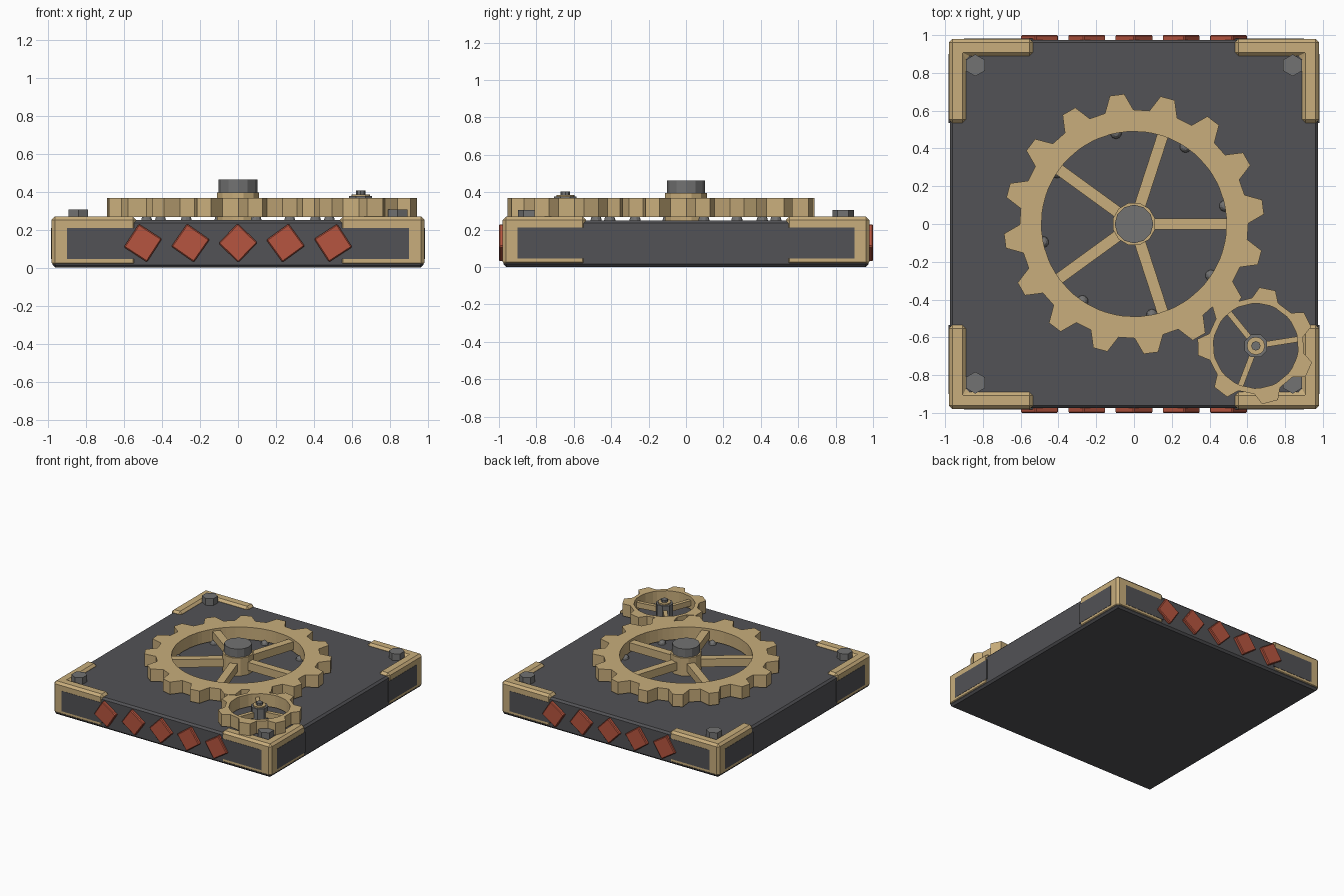
import bpy, bmesh
from math import sin, cos, pi, radians
from mathutils import Matrix

if "Cube" in bpy.data.objects:
    bpy.data.objects.remove(bpy.data.objects["Cube"])


def material(name, rgb):
    m = bpy.data.materials.new(name)
    m.diffuse_color = (*rgb, 1)
    m.use_nodes = True
    m.node_tree.nodes["Principled BSDF"].inputs["Base Color"].default_value = m.diffuse_color
    return m


BRASS = material("brass", (0.58, 0.42, 0.2))
DARK = material("dark_metal", (0.085, 0.085, 0.092))
STEEL = material("steel", (0.17, 0.17, 0.17))
RED = material("red_enamel", (0.47, 0.09, 0.05))


def finish(name, bm, mat, bevel=0.0):
    bmesh.ops.recalc_face_normals(bm, faces=bm.faces)
    me = bpy.data.meshes.new(name)
    bm.to_mesh(me)
    bm.free()
    me.materials.append(mat)
    ob = bpy.data.objects.new(name, me)
    bpy.context.collection.objects.link(ob)
    if bevel:
        mod = ob.modifiers.new("chamfer", 'BEVEL')
        mod.width = bevel
        mod.segments = 1
    return ob


def add_prism(bm, pts, z0, z1):
    low = [bm.verts.new((x, y, z0)) for x, y in pts]
    top = [bm.verts.new((x, y, z1)) for x, y in pts]
    bm.faces.new(low[::-1])
    bm.faces.new(top)
    n = len(pts)
    for i in range(n):
        j = (i + 1) % n
        bm.faces.new((low[i], low[j], top[j], top[i]))


def ngon(r, n, cx=0, cy=0, phase=0.0):
    return [(cx + r * cos(phase + 2 * pi * i / n), cy + r * sin(phase + 2 * pi * i / n))
            for i in range(n)]


def prism(name, pts, z0, z1, mat, bevel=0.0):
    bm = bmesh.new()
    add_prism(bm, pts, z0, z1)
    return finish(name, bm, mat, bevel)


def rect(x0, x1, y0, y1):
    return [(x0, y0), (x1, y0), (x1, y1), (x0, y1)]


def gear(name, cx, cy, teeth, phase, r_in, r_root, r_tip, base, tip,
         spokes, spoke_phase, spoke_w, spoke_z, hub_r):
    bm = bmesh.new()
    # toothed rim
    rows = []
    for t in range(teeth):
        for off, r in ((-base, r_root), (-tip, r_tip), (tip, r_tip), (base, r_root)):
            a = radians(phase + 360 * t / teeth + off)
            c, s = cos(a), sin(a)
            rows.append([bm.verts.new((cx + q * c, cy + q * s, z)) for q, z in
                         ((r_in, 0.268), (r, 0.268), (r, 0.368), (r_in, 0.368))])
    for i, a in enumerate(rows):
        b = rows[(i + 1) % len(rows)]
        for k in range(4):
            m = (k + 1) % 4
            bm.faces.new((a[k], b[k], b[m], a[m]))
    # spokes
    for i in range(spokes):
        a = radians(spoke_phase) + 2 * pi * i / spokes
        pts = rect(hub_r * 0.8, r_in + 0.012, -spoke_w / 2, spoke_w / 2)
        add_prism(bm, [(cx + x * cos(a) - y * sin(a), cy + x * sin(a) + y * cos(a))
                       for x, y in pts], *spoke_z)
    return finish(name, bm, BRASS)


# base plate
prism("base_plate", rect(-0.975, 0.975, -0.975, 0.975), 0, 0.25, DARK, 0.015)

# corner brackets with dark side panels, and corner bolts
L = [(0.98, 0.98), (0.535, 0.98), (0.535, 0.89), (0.89, 0.89), (0.89, 0.535), (0.98, 0.535)]
for sx in (-1, 1):
    for sy in (-1, 1):
        tag = ("left" if sx < 0 else "right") + ("_front" if sy < 0 else "_back")
        prism("bracket_" + tag, [(sx * x, sy * y) for x, y in L], 0.008, 0.27, BRASS, 0.018)
        bm = bmesh.new()
        for r in (rect(0.535, 0.9, 0.96, 0.982), rect(0.96, 0.982, 0.535, 0.9)):
            add_prism(bm, [(sx * x, sy * y) for x, y in r], 0.045, 0.21)
        finish("bracket_panel_" + tag, bm, DARK)
        prism("corner_bolt_" + tag, ngon(0.058, 6, sx * 0.84, sy * 0.84, pi / 2),
              0.24, 0.305, STEEL)

# red diamond studs on front and back
for side, turn in (("front", 0), ("back", pi)):
    for i, ang in enumerate((33, 35, 44, 54, 57)):
        bm = bmesh.new()
        bmesh.ops.create_cube(bm, size=1, matrix=Matrix.Rotation(turn, 4, 'Z')
                              @ Matrix.Translation((-0.5 + 0.25 * i, -0.98, 0.13))
                              @ Matrix.Rotation(radians(ang), 4, 'Y')
                              @ Matrix.Diagonal((0.145, 0.04, 0.145, 1)))
        finish(f"diamond_stud_{side}_{i + 1}", bm, RED, 0.006)

# large gear with hub and bolt
gear("large_gear", 0, 0, 16, 7.5, 0.49, 0.605, 0.69, 7.2, 3.2, 5, 0, 0.06, (0.285, 0.35), 0.11)
prism("large_hub", ngon(0.115, 12, phase=pi / 12), 0.245, 0.395, BRASS)
prism("large_hub_bolt", ngon(0.102, 12), 0.38, 0.463, STEEL)

# ring of rivets below the large gear
bm = bmesh.new()
for i in range(8):
    a = radians(11.25 + 45 * i)
    bmesh.ops.create_uvsphere(bm, u_segments=10, v_segments=6, radius=0.03,
                              matrix=Matrix.Translation((0.49 * cos(a), 0.49 * sin(a), 0.25)))
finish("rivets", bm, STEEL)

# small gear with axle, washer and pin
C = 0.645
gear("small_gear", C, -C, 7, 27, 0.225, 0.255, 0.31, 16, 8, 3, 9, 0.03, (0.295, 0.34), 0.06)
prism("small_axle", ngon(0.065, 8, C, -C, pi / 8), 0.245, 0.376, STEEL)
prism("small_washer", ngon(0.048, 12, C, -C), 0.37, 0.386, BRASS)
prism("small_pin", ngon(0.025, 8, C, -C), 0.38, 0.405, STEEL)
